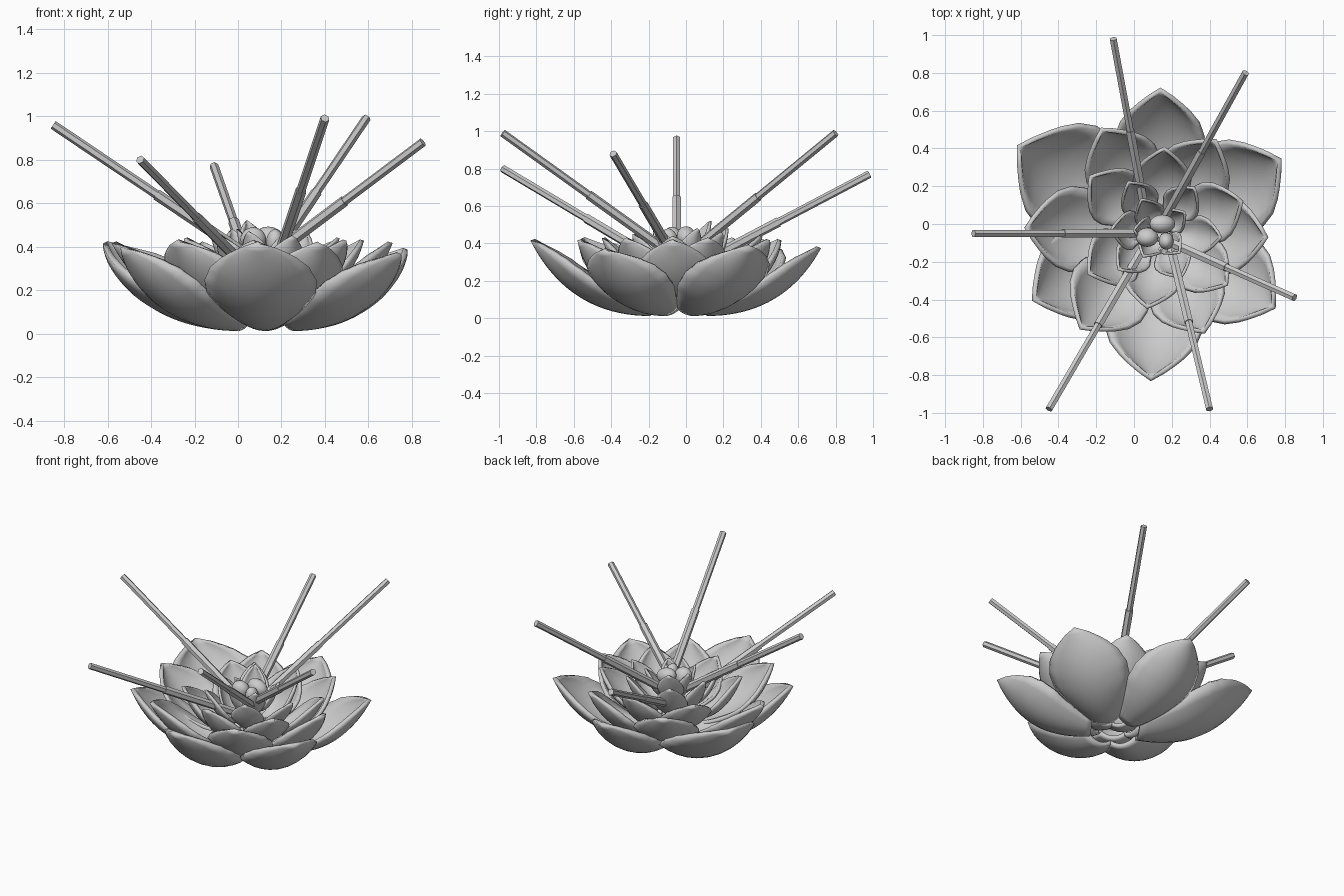
import bpy, bmesh, math
from mathutils import Vector

if "Cube" in bpy.data.objects:
    bpy.data.objects.remove(bpy.data.objects["Cube"], do_unlink=True)

grey = bpy.data.materials.new("plain grey")
grey.use_nodes = True
grey.diffuse_color = (0.6, 0.6, 0.6, 1)
grey.node_tree.nodes["Principled BSDF"].inputs["Base Color"].default_value = (0.6, 0.6, 0.6, 1)

CENTRE = Vector((0.13, -0.04, 0))
UP = Vector((0, 0, 1))
# Half-width of a petal along its length
OUTLINE = [(0, .36), (.2, .7), (.42, .97), (.6, 1), (.75, .88), (.87, .62), (.95, .28), (1, 0)]


def finish(name, bm):
    mesh = bpy.data.meshes.new(name)
    bm.to_mesh(mesh)
    bm.free()
    mesh.materials.append(grey)
    ob = bpy.data.objects.new(name, mesh)
    bpy.context.collection.objects.link(ob)
    return ob


def smooth(ob, angle):
    bpy.ops.object.select_all(action='DESELECT')
    ob.select_set(True)
    bpy.context.view_layer.objects.active = ob
    bpy.ops.object.shade_smooth_by_angle(angle=math.radians(angle))


def width_at(u):
    for (a, wa), (b, wb) in zip(OUTLINE, OUTLINE[1:]):
        if u <= b:
            return wa + (wb - wa) * (u - a) / (b - a)
    return 0


def petal(name, tip, half, base_r, base_z, cup, thick):
    """Cupped leaf swept along an upward-bending centre line."""
    tip = Vector(tip)
    out = tip - CENTRE
    out.z = 0
    reach = out.length
    out.normalize()
    side = UP.cross(out)
    start = CENTRE + out * base_r + UP * base_z
    bend = start + out * (reach - base_r) * 0.68
    nu, nv = 20, 10
    bm = bmesh.new()
    rows = []
    for i in range(nu + 1):
        u = i / nu
        mid = start * (1 - u) ** 2 + bend * 2 * u * (1 - u) + tip * u * u
        along = ((bend - start) * (1 - u) + (tip - bend) * u).normalized()
        normal = along.cross(side)
        w = width_at(u) * half
        row = []
        for j in range(nv + 1):
            v = 2 * j / nv - 1
            row.append(bm.verts.new(mid + side * v * w + normal * cup * v * v * w))
        rows.append(row)
    for r, s in zip(rows, rows[1:]):
        for j in range(nv):
            bm.faces.new((r[j], s[j], s[j + 1], r[j + 1]))
    bmesh.ops.remove_doubles(bm, verts=bm.verts, dist=0.0001)
    bmesh.ops.recalc_face_normals(bm, faces=bm.faces)
    ob = finish(name, bm)
    smooth(ob, 50)
    mod = ob.modifiers.new("thickness", 'SOLIDIFY')
    mod.thickness = thick
    mod.offset = 0


def bud(name, loc, size, lean):
    """Small closed inner leaf."""
    bm = bmesh.new()
    bmesh.ops.create_uvsphere(bm, u_segments=16, v_segments=10, radius=1)
    ob = finish(name, bm)
    ob.location, ob.scale, ob.rotation_euler = loc, size, lean
    smooth(ob, 60)


def rod(name, a, b, radius):
    a, b = Vector(a), Vector(b)
    bm = bmesh.new()
    bmesh.ops.create_cone(bm, cap_ends=True, segments=6, radius1=radius,
                          radius2=radius, depth=(b - a).length)
    ob = finish(name, bm)
    ob.location = (a + b) / 2
    ob.rotation_euler = (b - a).to_track_quat('Z', 'Y').to_euler()


# Petal rings: base radius, base height, cup, thickness, then tip and half-width
rings = {
    "outer_petal": (.15, .025, .45, .026, [
        ((.14, .71, .38), .23), ((-.61, .41, .42), .30), ((.77, .34, .39), .25),
        ((-.53, -.40, .40), .24), ((.09, -.82, .42), .25), ((.74, -.44, .37), .24)]),
    "second_petal": (.14, .08, .45, .024, [
        ((-.17, .50, .42), .20), ((.43, .44, .42), .19), ((-.57, -.02, .42), .22),
        ((.70, -.07, .42), .20), ((-.28, -.55, .43), .22), ((.37, -.57, .42), .20)]),
    "third_petal": (.11, .15, .45, .02, [
        ((.16, .40, .44), .15), ((-.23, .25, .43), .16), ((.57, .12, .43), .16),
        ((-.24, -.26, .44), .16), ((.49, -.32, .43), .15), ((.07, -.44, .43), .15)]),
    "fourth_petal": (.08, .22, .5, .016, [
        ((-.03, .22, .48), .10), ((.32, .19, .46), .10), ((.46, -.07, .44), .10),
        ((.25, -.28, .45), .10), ((-.08, -.24, .45), .10), ((-.12, -.03, .46), .10)]),
    "inner_petal": (.04, .29, .6, .014, [
        ((.04, .13, .52), .08), ((.27, .06, .48), .07), ((.24, -.15, .48), .07),
        ((.05, -.17, .47), .07), ((.0, -.03, .48), .07)]),
}
for name, (r, z, cup, thick, petals) in rings.items():
    for n, (tip, half) in enumerate(petals, 1):
        petal(f"{name}_{n}", tip, half, r, z, cup, thick)

# Closed buds in the heart
bud("heart_bud_1", (.15, 0, .44), (.07, .05, .05), (0, .3, 0))
bud("heart_bud_2", (.07, -.07, .43), (.06, .05, .06), (.3, 0, 0))
bud("heart_bud_3", (.17, -.09, .42), (.04, .045, .06), (.2, 0, 0))

# Two-stage stamens: root, tip
stamens = [
    ((.07, .01, .26), (-.11, .98, .77)), ((.13, -.03, .31), (.59, .80, .99)),
    ((.10, -.05, .32), (-.85, -.05, .96)), ((.13, -.07, .34), (.85, -.39, .88)),
    ((.07, -.09, .27), (-.45, -.98, .80)), ((.18, -.06, .33), (.40, -.98, .99)),
]
for n, (root, tip) in enumerate(stamens, 1):
    joint = Vector(root).lerp(Vector(tip), .5)
    rod(f"stamen_lower_{n}", root, joint, .026)
    rod(f"stamen_upper_{n}", joint, tip, .021)
